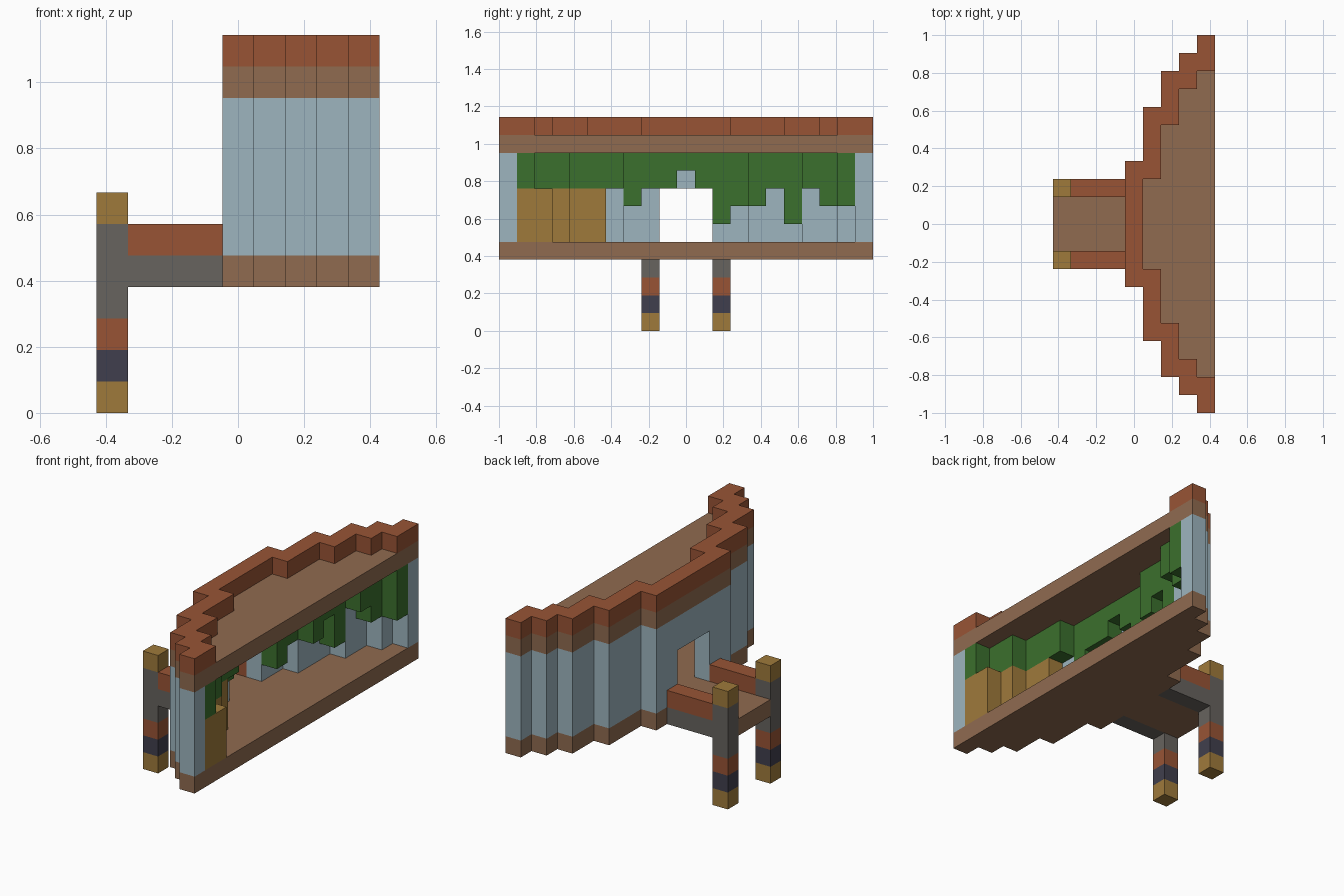
import bpy, bmesh

if "Cube" in bpy.data.objects:
    bpy.data.objects.remove(bpy.data.objects["Cube"], do_unlink=True)

UNIT = 2 / 21            # edge of one block
HALF = [3, 6, 8, 9, 10]  # half width of the stepped plan, column by column
FIRST = 4                # first column of the hall
SPAN = range(-10, 11)


def material(name, rgb):
    def linear(v):
        v /= 255
        return v / 12.92 if v < 0.04 else ((v + 0.055) / 1.055) ** 2.4
    mat = bpy.data.materials.new(name)
    mat.use_nodes = True
    colour = (*[linear(v) for v in rgb], 1)
    mat.diffuse_color = colour
    mat.node_tree.nodes["Principled BSDF"].inputs["Base Color"].default_value = colour
    return mat


red = material("brick red", (152, 84, 53))
tan = material("tan", (144, 107, 80))
blue = material("pale blue", (157, 181, 191))
green = material("leaf green", (59, 112, 45))
ochre = material("ochre", (159, 122, 59))
grey = material("warm grey", (103, 99, 94))
navy = material("dark slate", (64, 63, 77))


def blocks(name, cells, mats, rule=lambda layer: 0):
    """Skin a set of (column, row, layer) blocks and merge flat faces."""
    cells = set(cells)
    bm = bmesh.new()
    for cell in cells:
        for axis in range(3):
            for side in (0, 1):
                near = list(cell)
                near[axis] += 1 if side else -1
                if tuple(near) in cells:
                    continue
                corners = []
                for u, v in ((0, 0), (1, 0), (1, 1), (0, 1)):
                    p = list(cell)
                    p[axis] += side
                    p[(axis + 1) % 3] += u
                    p[(axis + 2) % 3] += v
                    corners.append(bm.verts.new(((p[0] - 4.5) * UNIT, (p[1] - 0.5) * UNIT, p[2] * UNIT)))
                face = bm.faces.new(corners if side else corners[::-1])
                face.material_index = rule(cell[2])
    bmesh.ops.remove_doubles(bm, verts=bm.verts[:], dist=UNIT / 100)
    bmesh.ops.dissolve_limit(bm, angle_limit=0.02, verts=bm.verts[:],
                             edges=bm.edges[:], delimit={'MATERIAL'})
    mesh = bpy.data.meshes.new(name)
    bm.to_mesh(mesh)
    bm.free()
    for mat in mats:
        mesh.materials.append(mat)
    obj = bpy.data.objects.new(name, mesh)
    bpy.context.collection.objects.link(obj)
    return obj


def wall_column(row):
    return FIRST + next(i for i, h in enumerate(HALF) if abs(row) <= h)


plan = [(FIRST + i, row) for i, h in enumerate(HALF) for row in range(-h, h + 1)]

# Floor and roof slabs
blocks("hall_floor", [(c, r, 4) for c, r in plan], [tan])
blocks("hall_roof", [(c, r, 10) for c, r in plan], [tan])

# Parapet following the stepped edge of the roof
blocks("roof_parapet", [(c, r, 11) for c, r in plan
                        if c == FIRST or abs(r) >= HALF[c - FIRST - 1]], [red])

# Stepped wall with a doorway
blocks("hall_wall", [(wall_column(r), r, k) for r in SPAN for k in range(5, 10)
                     if not (abs(r) <= 1 and k < 8)], [blue])

# Hanging foliage along the inside of the wall, with the lowest layer per row
drops = {0: 9, -3: 7, 2: 6, 3: 7, 4: 7, 6: 6, 8: 7, 9: 7}
blocks("hanging_foliage", [(wall_column(r) + 1, r, k) for r in range(-9, 10)
                           for k in range(drops.get(r, 8), 10)], [green])

# Stepped wooden counter at one end
counter_front = {-9: 8, -8: 8, -7: 7, -6: 6, -5: 6}
blocks("wooden_counter", [(c, r, k) for r, front in counter_front.items()
                          for c in range(wall_column(r) + 1, front + 1)
                          for k in range(5, 8)], [ochre])

# Walkway to the doorway
blocks("walkway", [(c, r, 4) for c in range(4) for r in (-1, 0, 1)], [tan])

# Side beams, rails and banded posts
bands = [ochre, navy, red, grey]
for label, row in (("right", -2), ("left", 2)):
    blocks(label + "_beam", [(c, row, 4) for c in range(1, 4)], [grey])
    blocks(label + "_rail", [(c, row, 5) for c in range(1, 4)], [red])
    blocks(label + "_post", [(0, row, k) for k in range(7)], bands,
           lambda layer: 0 if layer == 6 else min(layer, 3))
